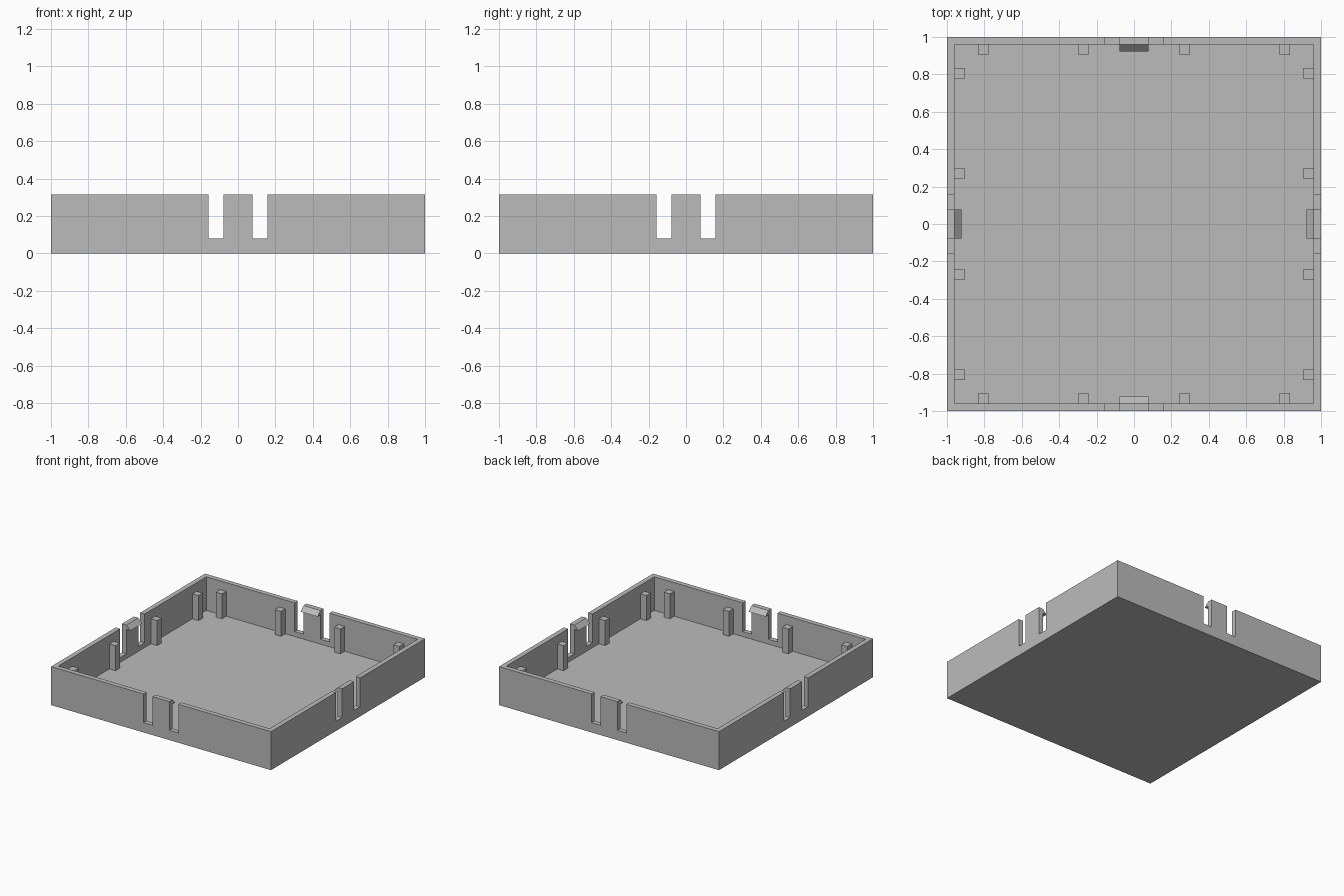
import bpy
import bmesh
from math import pi
from mathutils import Matrix, Vector

if "Cube" in bpy.data.objects:
    bpy.data.objects.remove(bpy.data.objects["Cube"], do_unlink=True)

HEIGHT, WALL, FLOOR = 0.316, 0.04, 0.04
INNER = 1 - WALL
SLOT_IN, SLOT_OUT, SLOT_BOTTOM = 0.077, 0.158, 0.08
POST_SIZE, POST_TOP = 0.056, 0.245
HOOK_REACH = 0.037

grey = bpy.data.materials.new("plain grey")
grey.use_nodes = True
grey.diffuse_color = (0.5, 0.5, 0.5, 1)
grey.node_tree.nodes["Principled BSDF"].inputs["Base Color"].default_value = (0.5, 0.5, 0.5, 1)


def make_object(name, bm):
    bmesh.ops.recalc_face_normals(bm, faces=bm.faces)
    mesh = bpy.data.meshes.new(name)
    bm.to_mesh(mesh)
    bm.free()
    mesh.materials.append(grey)
    obj = bpy.data.objects.new(name, mesh)
    bpy.context.collection.objects.link(obj)
    return obj


def box(name, low, high):
    low, high = Vector(low), Vector(high)
    bm = bmesh.new()
    place = Matrix.Translation((low + high) / 2) @ Matrix.Diagonal((high - low).to_4d())
    bmesh.ops.create_cube(bm, size=1, matrix=place)
    return make_object(name, bm)


def cut(target, cutter):
    """Subtract the cutter, apply the result and drop the cutter."""
    cutter.hide_render = True
    mod = target.modifiers.new("cut", "BOOLEAN")
    mod.operation, mod.solver, mod.object = "DIFFERENCE", "EXACT", cutter
    bpy.context.view_layer.objects.active = target
    bpy.ops.object.modifier_apply(modifier=mod.name)
    bpy.data.objects.remove(cutter, do_unlink=True)


# Open tray with a pair of slots in each wall
tray = box("tray", (-1, -1, 0), (1, 1, HEIGHT))
cut(tray, box("cavity", (-INNER, -INNER, FLOOR), (INNER, INNER, 1)))
for side in (-1, 1):
    a, b = sorted((side * SLOT_IN, side * SLOT_OUT))
    cut(tray, box("slot_y", (a, -2, SLOT_BOTTOM), (b, 2, 1)))
    cut(tray, box("slot_x", (-2, a, SLOT_BOTTOM), (2, b, 1)))

# Posts and a snap hook, modelled on the back wall and turned to every side
for turn, side_name in enumerate(("back", "right", "front", "left")):
    rotation = Matrix.Rotation(-turn * pi / 2, 4, "Z")
    if side_name in ("right", "left"):
        # the model's own left is +x
        side_name = "left" if side_name == "right" else "right"

    for i, x in enumerate((-0.807, -0.27, 0.27, 0.807)):
        post = box(f"{side_name}_post_{i + 1}",
                   (x - POST_SIZE / 2, INNER - POST_SIZE, FLOOR),
                   (x + POST_SIZE / 2, INNER, POST_TOP))
        post.data.transform(rotation)

    # Wedge with a sloped top and a flat underside
    bm = bmesh.new()
    profile = ((INNER, HEIGHT), (INNER - HOOK_REACH, HEIGHT - HOOK_REACH),
               (INNER, HEIGHT - HOOK_REACH))
    face = bm.faces.new([bm.verts.new((-SLOT_IN, y, z)) for y, z in profile])
    grown = bmesh.ops.extrude_face_region(bm, geom=[face])["geom"]
    ends = [g for g in grown if isinstance(g, bmesh.types.BMVert)]
    bmesh.ops.translate(bm, verts=ends, vec=(2 * SLOT_IN, 0, 0))
    hook = make_object(f"{side_name}_snap_hook", bm)
    hook.data.transform(rotation)
